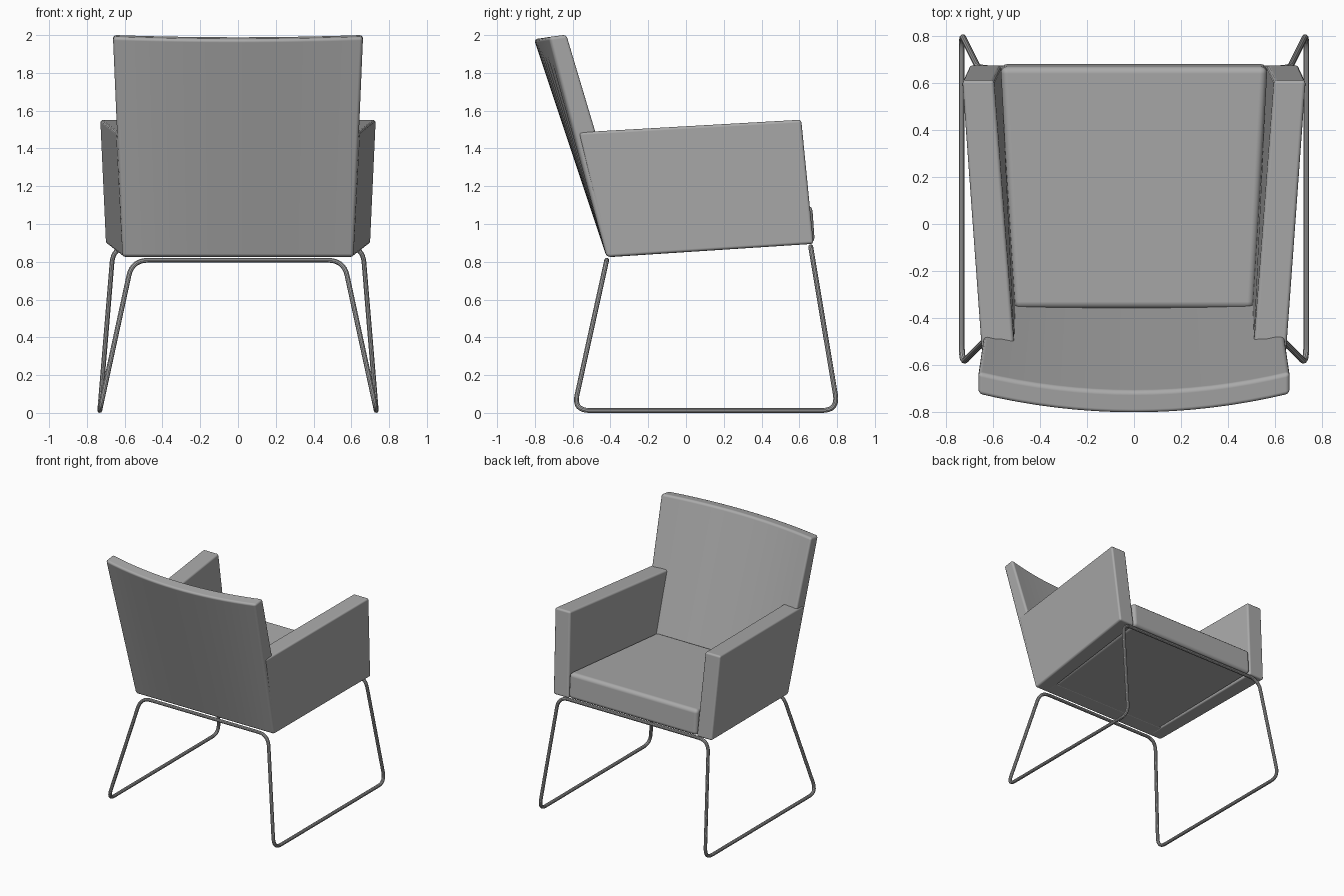
import bpy, bmesh, math
from mathutils import Vector

cube = bpy.data.objects.get("Cube")
if cube:
    bpy.data.objects.remove(cube, do_unlink=True)


def material(name, value):
    mat = bpy.data.materials.new(name)
    mat.use_nodes = True
    color = (value, value, value, 1)
    mat.diffuse_color = color
    mat.node_tree.nodes["Principled BSDF"].inputs["Base Color"].default_value = color
    return mat


gray = material("gray", 0.4)


def finish(obj):
    obj.data.materials.append(gray)
    bpy.ops.object.select_all(action="DESELECT")
    obj.select_set(True)
    bpy.context.view_layer.objects.active = obj
    bpy.ops.object.shade_smooth_by_angle(angle=math.radians(35))


def loft(name, sections, bevel):
    """Skin a row of matching closed sections into a solid with soft edges."""
    bm = bmesh.new()
    rings = [[bm.verts.new(p) for p in s] for s in sections]
    n = len(rings[0])
    for a, b in zip(rings, rings[1:]):
        for i in range(n):
            j = (i + 1) % n
            bm.faces.new((a[i], a[j], b[j], b[i]))
    bm.faces.new(rings[0])
    bm.faces.new(rings[-1])
    bmesh.ops.recalc_face_normals(bm, faces=bm.faces)
    mesh = bpy.data.meshes.new(name)
    bm.to_mesh(mesh)
    bm.free()
    obj = bpy.data.objects.new(name, mesh)
    bpy.context.collection.objects.link(obj)
    mod = obj.modifiers.new("soft_edges", "BEVEL")
    mod.width = bevel
    mod.segments = 3
    mod.limit_method = "ANGLE"
    mod.angle_limit = math.radians(40)
    mod.harden_normals = True
    finish(obj)


# Backrest: straight at the bottom, bowed backwards towards the top
sections = []
for i in range(17):
    t = i / 8 - 1
    bow = 0.08 * (1 - t * t)
    sections.append([
        (0.612 * t, -0.42, 0.825),
        (0.612 * t, -0.285, 0.835),
        (0.662 * t, -0.63 - bow, 2.003 - bow * 0.15),
        (0.662 * t, -0.725 - bow, 1.99 - bow * 0.15),
    ])
loft("backrest", sections, 0.018)

# Armrest panels: sides flare outwards to the front
for side, label in ((1, "left"), (-1, "right")):
    rear = [(0.61, -0.415, 0.825), (0.645, -0.57, 1.485),
            (0.505, -0.57, 1.485), (0.495, -0.40, 0.825)]
    front = [(0.70, 0.675, 0.895), (0.73, 0.61, 1.552),
             (0.595, 0.61, 1.552), (0.565, 0.675, 0.895)]
    loft(label + "_armrest",
         [[(side * x, y, z) for x, y, z in s] for s in (rear, front)], 0.015)

# Seat cushion: sloping down to the rear
loft("seat_cushion", [
    [(-0.51, -0.36, 0.832), (0.51, -0.36, 0.832),
     (0.51, -0.36, 1.045), (-0.51, -0.36, 1.045)],
    [(-0.567, 0.682, 0.898), (0.567, 0.682, 0.898),
     (0.567, 0.668, 1.10), (-0.567, 0.668, 1.10)],
], 0.03)

# Wire frame: one closed tube with rounded corners
half = [(0.56, -0.42, 0.808), (0.732, -0.595, 0.013),
        (0.732, 0.805, 0.013), (0.66, 0.66, 0.88)]
corners = [Vector(p) for p in half]
corners += [Vector((-p.x, p.y, p.z)) for p in reversed(corners)]
path = []
for i, c in enumerate(corners):
    a = c + (corners[i - 1] - c).normalized() * 0.085
    b = c + (corners[(i + 1) % len(corners)] - c).normalized() * 0.085
    for k in range(9):
        t = k / 8
        path.append(a * (1 - t) ** 2 + c * 2 * t * (1 - t) + b * t * t)
curve = bpy.data.curves.new("wire_frame", "CURVE")
curve.dimensions = "3D"
curve.bevel_depth = 0.013
curve.bevel_resolution = 3
spline = curve.splines.new("POLY")
spline.points.add(len(path) - 1)
for point, p in zip(spline.points, path):
    point.co = (*p, 1)
spline.use_cyclic_u = True
frame = bpy.data.objects.new("wire_frame", curve)
bpy.context.collection.objects.link(frame)
bpy.ops.object.select_all(action="DESELECT")
frame.select_set(True)
bpy.context.view_layer.objects.active = frame
bpy.ops.object.convert(target="MESH")
finish(bpy.context.view_layer.objects.active)
